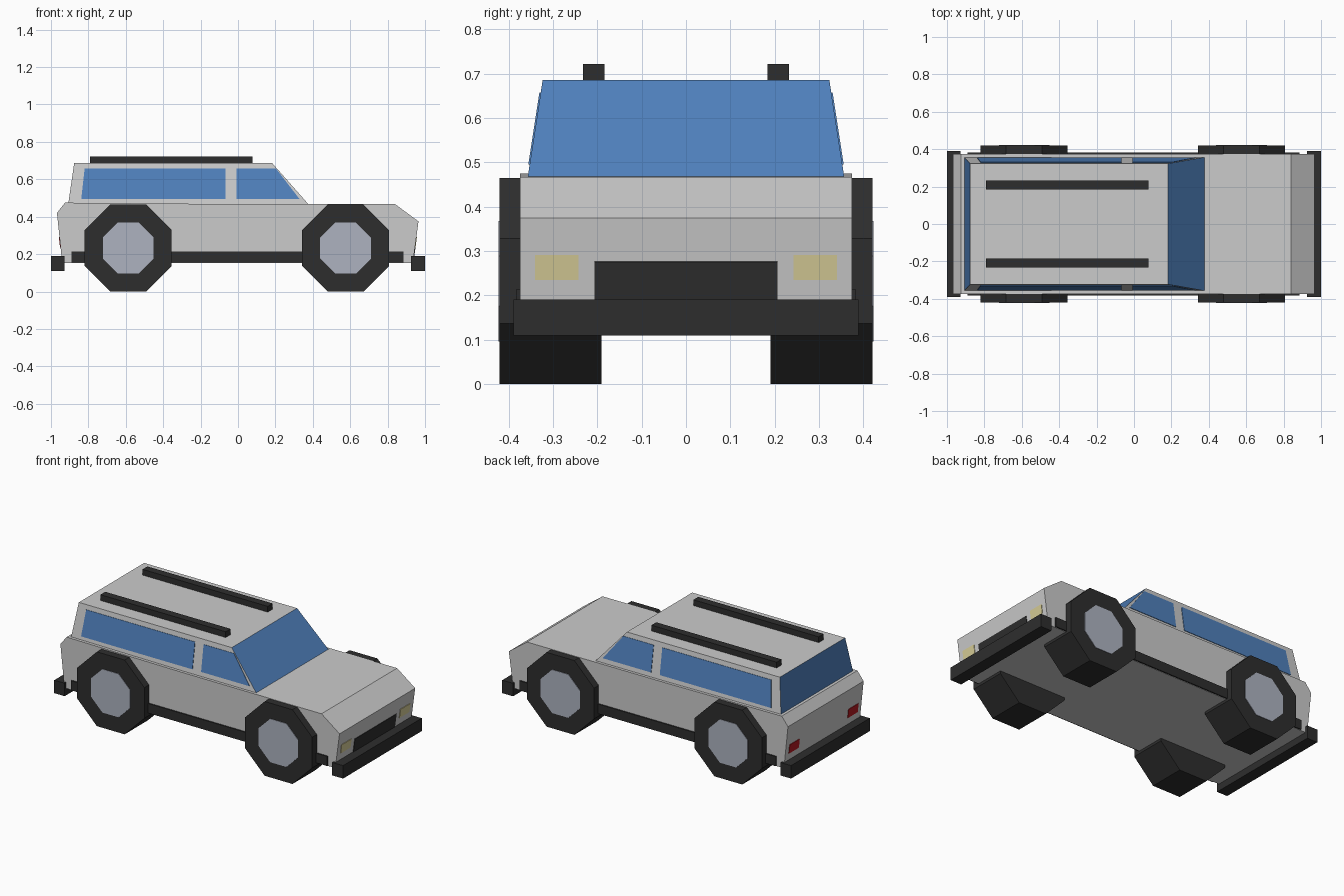
import bpy, bmesh, math
from mathutils import Vector

cube = bpy.data.objects.get("Cube")
if cube:
    bpy.data.objects.remove(cube, do_unlink=True)


def material(name, r, g, b):
    m = bpy.data.materials.new(name)
    m.use_nodes = True
    m.diffuse_color = (r, g, b, 1)
    m.node_tree.nodes["Principled BSDF"].inputs["Base Color"].default_value = (r, g, b, 1)
    return m


paint = material("light_grey_paint", 0.60, 0.60, 0.60)
black = material("black_rubber", 0.027, 0.027, 0.027)
glass = material("blue_glass", 0.08, 0.22, 0.51)
steel = material("wheel_silver", 0.42, 0.45, 0.53)
cream = material("headlight_cream", 0.68, 0.61, 0.31)
red = material("tail_light_red", 0.45, 0.01, 0.015)


def loft(name, ring_a, ring_b, mats, mirror=False):
    """Closed solid between two rings with matching point counts."""
    bm = bmesh.new()
    a = [bm.verts.new(p) for p in ring_a]
    b = [bm.verts.new(p) for p in ring_b]
    n = len(a)
    bm.faces.new(a)
    bm.faces.new(b)
    for i in range(n):
        j = (i + 1) % n
        bm.faces.new((a[i], a[j], b[j], b[i]))
    bmesh.ops.recalc_face_normals(bm, faces=bm.faces)
    mesh = bpy.data.meshes.new(name)
    bm.to_mesh(mesh)
    bm.free()
    for m in mats:
        mesh.materials.append(m)
    ob = bpy.data.objects.new(name, mesh)
    bpy.context.collection.objects.link(ob)
    if mirror:
        mod = ob.modifiers.new("Mirror", 'MIRROR')
        mod.use_axis = (False, True, False)
        mod.use_clip = False
        mod.use_mirror_merge = False
    return ob


def rect(x0, x1, y0, y1, z):
    return [(x0, y0, z), (x1, y0, z), (x1, y1, z), (x0, y1, z)]


def box(name, x, y, z, mat, mirror=False):
    return loft(name, rect(*x, *y, z[0]), rect(*x, *y, z[1]), [mat], mirror)


def plate(name, points, normal, mat, mirror=False):
    """Thin panel lying on a surface and standing slightly proud of it."""
    n = Vector(normal).normalized() * 0.003
    pts = [Vector(p) for p in points]
    return loft(name, [p - n for p in pts], [p + n for p in pts], [mat], mirror)


# Lower body: side profile extruded across the width
profile = [(-0.94, 0.153), (-0.968, 0.42), (-0.925, 0.475), (-0.12, 0.468),
           (0.84, 0.467), (0.965, 0.375), (0.935, 0.153)]
loft("body", [(x, -0.374, z) for x, z in profile],
     [(x, 0.374, z) for x, z in profile], [paint])

# Cabin: tapered block, glazed on its two end faces
LOW, HIGH, WIDE, NARROW = 0.465, 0.686, 0.357, 0.323
cabin = loft("cabin", rect(-0.908, 0.378, -WIDE, WIDE, LOW),
             rect(-0.876, 0.183, -NARROW, NARROW, HIGH), [paint, glass])
for face in cabin.data.polygons:
    face.material_index = int(abs(face.normal.x) > 0.5)


# Side windows lie on the leaning cabin sides
def cabin_side(x, z):
    return (x, WIDE - (z - LOW) * (WIDE - NARROW) / (HIGH - LOW), z)


lean = (0, HIGH - LOW, WIDE - NARROW)
for name, bottom, top in (("rear_side_windows", (-0.838, -0.067), (-0.82, -0.067)),
                          ("front_side_windows", (-0.007, 0.328), (-0.007, 0.203))):
    corners = [cabin_side(bottom[0], 0.495), cabin_side(bottom[1], 0.495),
               cabin_side(top[1], 0.657), cabin_side(top[0], 0.657)]
    plate(name, corners, lean, glass, True)


# Wheels: octagonal prisms with flat hub plates
def octagon(cx, radius, y):
    turns = [math.radians(22.5 + 45 * i) for i in range(8)]
    return [(cx + radius * math.cos(t), y, 0.2325 + radius * math.sin(t)) for t in turns]


for end, cx in (("front", 0.575), ("rear", -0.587)):
    loft(end + "_tyres", octagon(cx, 0.2516, 0.19), octagon(cx, 0.2516, 0.42), [black], True)
    loft(end + "_hubs", octagon(cx, 0.147, 0.418), octagon(cx, 0.147, 0.423), [steel], True)

# Bumpers, sills and roof rails
box("front_bumper", (0.925, 1.0), (-0.389, 0.389), (0.11, 0.191), black)
box("rear_bumper", (-1.0, -0.928), (-0.389, 0.389), (0.11, 0.191), black)
box("side_sills", (-0.89, 0.885), (0.3, 0.382), (0.155, 0.215), black, True)
box("roof_rails", (-0.79, 0.077), (0.184, 0.232), (0.68, 0.722), black, True)


# Grille and lamps follow the sloping end panels
def end_panel(name, y0, y1, z0, z1, front, mat, mirror=False):
    def at(y, z):
        if front:
            return (0.935 + (z - 0.153) * 0.135, y, z)
        return (-0.94 - (z - 0.153) * 0.105, y, z)
    normal = (1, 0, -0.135) if front else (-1, 0, -0.105)
    plate(name, [at(y0, z0), at(y1, z0), at(y1, z1), at(y0, z1)], normal, mat, mirror)


end_panel("grille", -0.206, 0.206, 0.185, 0.276, True, black)
end_panel("headlights", 0.242, 0.34, 0.235, 0.291, True, cream, True)
end_panel("tail_lights", 0.242, 0.34, 0.235, 0.291, False, red, True)
